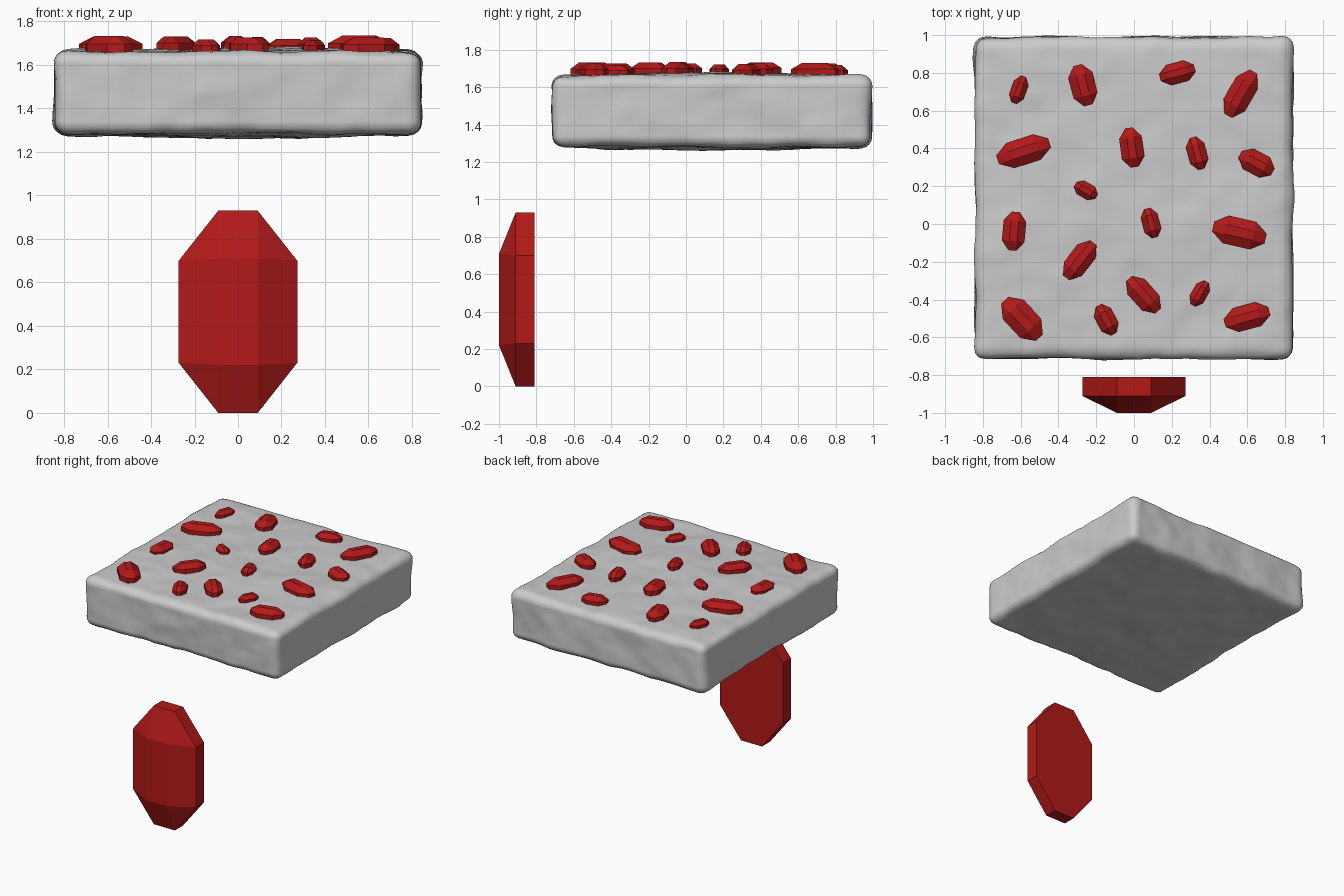
import bpy, bmesh
from math import radians
from mathutils import Vector, Matrix, noise

if "Cube" in bpy.data.objects:
    bpy.data.objects.remove(bpy.data.objects["Cube"])

red = bpy.data.materials.new("red")
red.diffuse_color = (0.45, 0.01, 0.01, 1)
red.use_nodes = True
red.node_tree.nodes["Principled BSDF"].inputs["Base Color"].default_value = red.diffuse_color


def make_object(name, bm, mat=None):
    bmesh.ops.recalc_face_normals(bm, faces=bm.faces[:])
    me = bpy.data.meshes.new(name)
    bm.to_mesh(me)
    bm.free()
    ob = bpy.data.objects.new(name, me)
    bpy.context.collection.objects.link(ob)
    if mat:
        me.materials.append(mat)
    return ob


def crystal(name, length, width, height, matrix):
    """Cut gem: long axis along local Y, flat base at z = 0, facets facing up."""
    bm = bmesh.new()
    hw, hl = width / 2, length / 2
    for sx in (-1, 1):
        for sy in (-1, 1):
            for z in (0, 0.53 * height):
                bm.verts.new((sx * hw / 3, sy * hl, z))
                bm.verts.new((sx * hw, sy * hl * 0.505, z))
            bm.verts.new((sx * hw / 3, sy * hl * 0.525, height))
    bmesh.ops.convex_hull(bm, input=bm.verts[:])
    bmesh.ops.dissolve_limit(bm, angle_limit=0.01, verts=bm.verts[:], edges=bm.edges[:])
    ob = make_object(name, bm, red)
    ob.matrix_world = matrix
    return ob


# Stone slab: rounded box with a slight bulge and hand-cut waviness
half = Vector((0.838, 0.848, 0.187))
centre = Vector((0, 0.138, 1.472))
r = 0.055
bm = bmesh.new()
bmesh.ops.create_cube(bm, size=2)
bmesh.ops.subdivide_edges(bm, edges=bm.edges[:], cuts=60, use_grid_fill=True)
for v in bm.verts:
    p = Vector([v.co[i] * half[i] for i in range(3)])
    inner = Vector([max(r - half[i], min(half[i] - r, p[i])) for i in range(3)])
    n = (p - inner).normalized()
    bulge = 0.015 * (1 - v.co.x ** 2) * (1 - v.co.y ** 2)
    wave = 0.013 * noise.noise(p * 3.5 + Vector((5, 2, 7))) + 0.006 * noise.noise(p * 9)
    v.co = inner + n * (r + wave + 0.003) + Vector((0, 0, n.z * bulge)) + centre
for f in bm.faces:
    f.smooth = True
make_object("stone_slab", bm)

# Large gem standing upright in front of the slab
crystal("large_gem", 0.93, 0.545, 0.19,
        Matrix.Translation((0, -0.81, 0.465)) @ Matrix.Rotation(radians(90), 4, 'X'))

# Small gems set in the slab top: x, y, length, width, angle of long axis
gems = [
    (-.61, .71, .15, .08, 70), (-.27, .735, .22, .13, 105), (.23, .80, .19, .11, 15),
    (.565, .69, .27, .13, 60), (-.585, .385, .29, .14, 18), (-.012, .405, .21, .12, 98),
    (.335, .375, .175, .10, 105), (.648, .322, .195, .12, 152), (-.255, .178, .13, .08, 150),
    (-.635, -.038, .205, .12, 85), (.09, .005, .16, .09, 105), (.558, -.045, .285, .15, 167),
    (-.287, -.192, .235, .12, 52), (.05, -.375, .23, .12, 132), (.348, -.368, .145, .08, 60),
    (-.147, -.507, .17, .10, 118), (-.593, -.503, .27, .15, 133), (.598, -.493, .245, .13, 15),
]
for i, (x, y, length, width, angle) in enumerate(gems):
    base = 1.652 + 0.022 * (1 - max(abs(x), abs(y - 0.14)) / 0.85)
    place = Matrix.Translation((x, y, base)) @ Matrix.Rotation(radians(angle - 90), 4, 'Z')
    crystal(f"small_gem_{i + 1}", length, width, 0.03 + 0.3 * width, place)
